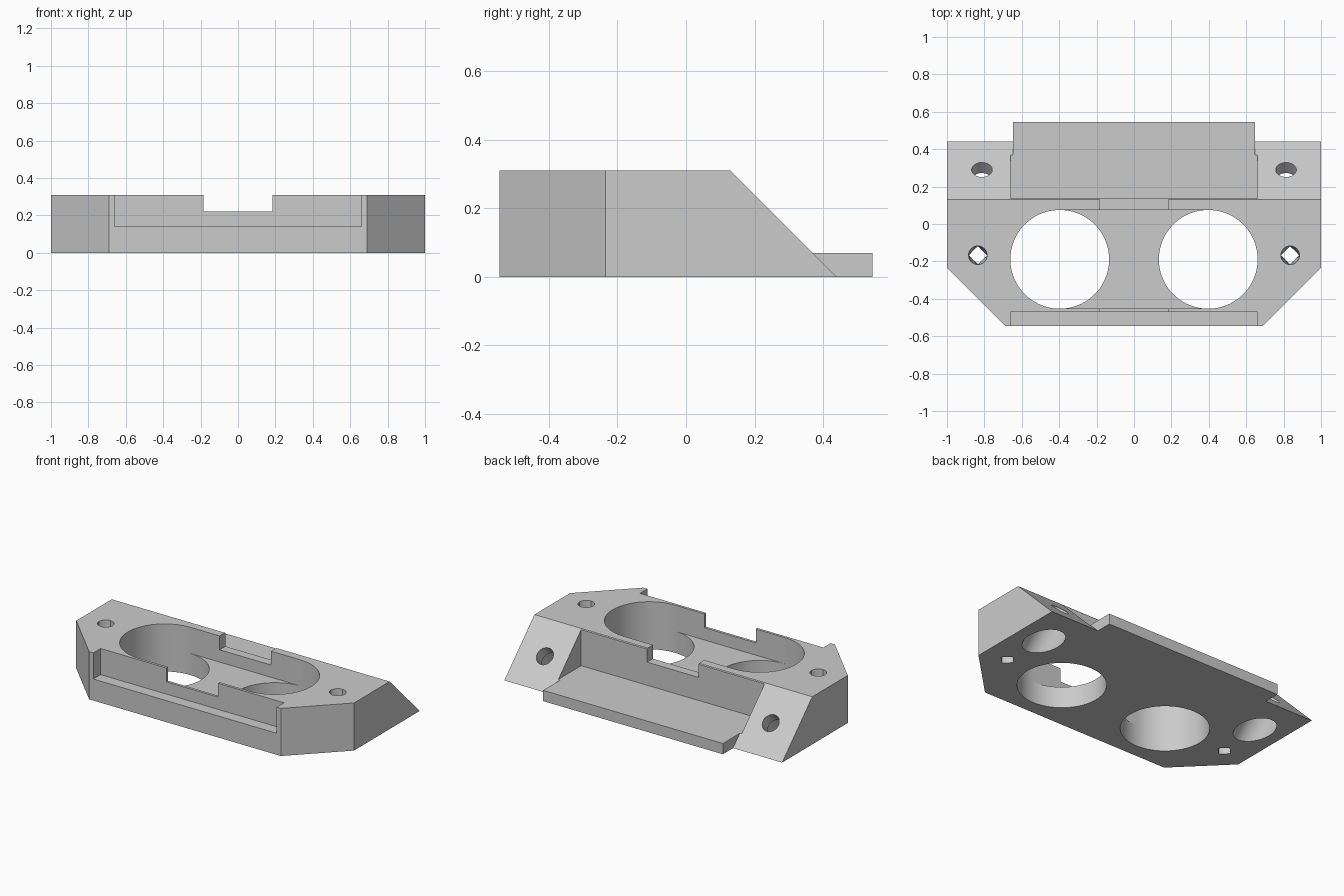
import bpy, bmesh, math
from mathutils import Matrix, Vector

cube = bpy.data.objects.get("Cube")
if cube:
    bpy.data.objects.remove(cube, do_unlink=True)

grey = bpy.data.materials.new("light_grey")
grey.use_nodes = True
grey.diffuse_color = (0.6, 0.6, 0.6, 1)
grey.node_tree.nodes["Principled BSDF"].inputs["Base Color"].default_value = (0.6, 0.6, 0.6, 1)


def loft(name, low, high, z0, z1, matrix=Matrix()):
    """Solid between two outlines with equal point counts."""
    bm = bmesh.new()
    a = [bm.verts.new((x, y, z0)) for x, y in low]
    b = [bm.verts.new((x, y, z1)) for x, y in high]
    n = len(a)
    bm.faces.new(a[::-1])
    bm.faces.new(b)
    for i in range(n):
        j = (i + 1) % n
        bm.faces.new((a[i], a[j], b[j], b[i]))
    bm.transform(matrix)
    bmesh.ops.recalc_face_normals(bm, faces=bm.faces)
    mesh = bpy.data.meshes.new(name)
    bm.to_mesh(mesh)
    bm.free()
    mesh.materials.append(grey)
    ob = bpy.data.objects.new(name, mesh)
    bpy.context.collection.objects.link(ob)
    return ob


def box(name, half, y0, y1, z0, z1):
    outline = [(-half, y0), (half, y0), (half, y1), (-half, y1)]
    return loft(name, outline, outline, z0, z1)


def circle(r, n=64, square=False):
    pts = []
    for i in range(n):
        c, s = math.cos(math.tau * i / n), math.sin(math.tau * i / n)
        k = r / (abs(c) + abs(s)) if square else r
        pts.append((k * c, k * s))
    return pts


def combine(target, other, operation="DIFFERENCE"):
    other.hide_render = True
    mod = target.modifiers.new("combine", "BOOLEAN")
    mod.operation = operation
    mod.solver = "EXACT"
    mod.object = other
    bpy.context.view_layer.objects.active = target
    bpy.ops.object.modifier_apply(modifier=mod.name)
    bpy.data.objects.remove(other, do_unlink=True)


# Body with chamfered front corners and a 45 degree back slope
TOP = 0.31
FRONT = -0.545


def outline(back):
    right = [(0.69, FRONT), (1, -0.235), (1, back)]
    return right + [(-x, y) for x, y in right[::-1]]


body = loft("mount_body", outline(0.44), outline(0.13), 0, TOP)

# Back recess, front ledge, central pocket and the notches in its walls
combine(body, box("back_recess", 0.66, 0.135, 0.8, 0.07, 0.5))
combine(body, box("front_ledge", 0.66, -0.8, -0.47, 0.14, 0.5))
combine(body, box("pocket", 0.397, -0.453, 0.076, 0.14, 0.5))
combine(body, box("notch", 0.185, -0.7, 0.3, 0.22, 0.5))

# Rear plate
combine(body, box("rear_plate", 0.647, 0.3, 0.545, 0, 0.07), "UNION")

for side in (-1, 1):
    # Large round openings
    ring = circle(0.264, 96)
    combine(body, loft("opening", ring, ring, -0.2, 0.6,
                       Matrix.Translation((side * 0.397, -0.189, 0))))
    # Small pilot holes, square below and round on top
    combine(body, loft("pilot_hole", circle(0.048, 32, True), circle(0.05, 32), -0.01, TOP + 0.01,
                       Matrix.Translation((side * 0.835, -0.167, 0))))
    # Slanted screw holes with a wide bore from below
    tilt = Matrix.Translation((side * 0.813, 0.29, 0.15)) @ Matrix.Rotation(-math.pi / 4, 4, "X")
    shank, bore = circle(0.055, 48), circle(0.108, 64)
    combine(body, loft("screw_hole", shank, shank, -0.15, 0.1, tilt))
    combine(body, loft("screw_bore", bore, bore, -0.6, -0.08, tilt))

# Smooth the round walls, keep the edges crisp
bpy.ops.object.select_all(action="DESELECT")
body.select_set(True)
bpy.context.view_layer.objects.active = body
bpy.ops.object.shade_smooth_by_angle(angle=math.radians(25))
